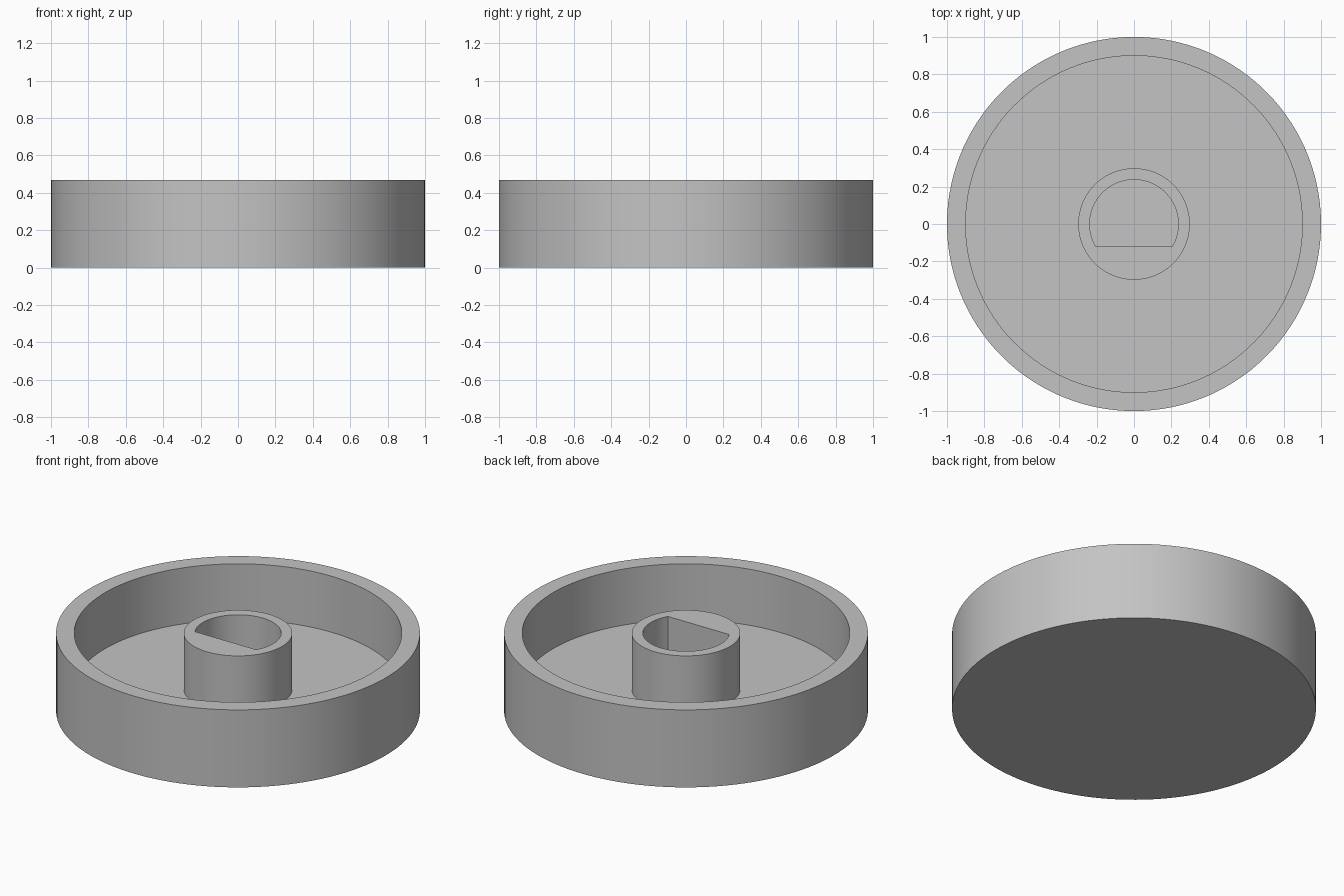
import bpy
import bmesh
from math import asin, cos, sin, pi, radians

cube = bpy.data.objects.get("Cube")
if cube:
    bpy.data.objects.remove(cube)

HEIGHT, FLOOR = 0.47, 0.13
RIM_OUTER, RIM_INNER = 1.0, 0.9
HUB_OUTER, BORE, FLAT = 0.298, 0.237, 0.12

# Shared angles, with vertices exactly on the two corners of the bore's flat
corner = asin(FLAT / BORE)
ARC, CHORD = 84, 44
angles = [-corner + (pi + 2 * corner) * i / ARC for i in range(ARC)]
angles += [pi + corner + (pi - 2 * corner) * i / CHORD for i in range(CHORD)]


def circle(radius):
    return [(radius * cos(a), radius * sin(a)) for a in angles]


def d_shape():
    # Circle with its front side cut flat
    return [(x, y) if i < ARC else (-FLAT * cos(a) / sin(a), -FLAT)
            for i, (a, (x, y)) in enumerate(zip(angles, circle(BORE)))]


# Sections in order: underside, rim, recessed floor, hub, bore
sections = [
    (circle(RIM_OUTER), 0),
    (circle(RIM_OUTER), HEIGHT),
    (circle(RIM_INNER), HEIGHT),
    (circle(RIM_INNER), FLOOR),
    (circle(HUB_OUTER), FLOOR),
    (circle(HUB_OUTER), HEIGHT),
    (d_shape(), HEIGHT),
    (d_shape(), FLOOR),
]

bm = bmesh.new()
rings = [[bm.verts.new((x, y, z)) for x, y in outline] for outline, z in sections]
count = len(angles)
for low, high in zip(rings, rings[1:]):
    for i in range(count):
        j = (i + 1) % count
        bm.faces.new((low[i], low[j], high[j], high[i]))

# Closed underside and bore bottom
bm.faces.new(rings[0][::-1])
bm.faces.new(rings[-1])
bmesh.ops.recalc_face_normals(bm, faces=bm.faces)

mesh = bpy.data.meshes.new("round_cap_with_hub")
bm.to_mesh(mesh)
bm.free()
cap = bpy.data.objects.new("round_cap_with_hub", mesh)
bpy.context.collection.objects.link(cap)

# Plain grey
grey = bpy.data.materials.new("plain_grey")
grey.use_nodes = True
colour = (0.55, 0.55, 0.55, 1)
grey.diffuse_color = colour
grey.node_tree.nodes["Principled BSDF"].inputs["Base Color"].default_value = colour
mesh.materials.append(grey)

# Smooth walls, crisp edges
bpy.ops.object.select_all(action="DESELECT")
cap.select_set(True)
bpy.context.view_layer.objects.active = cap
bpy.ops.object.shade_smooth_by_angle(angle=radians(30))
